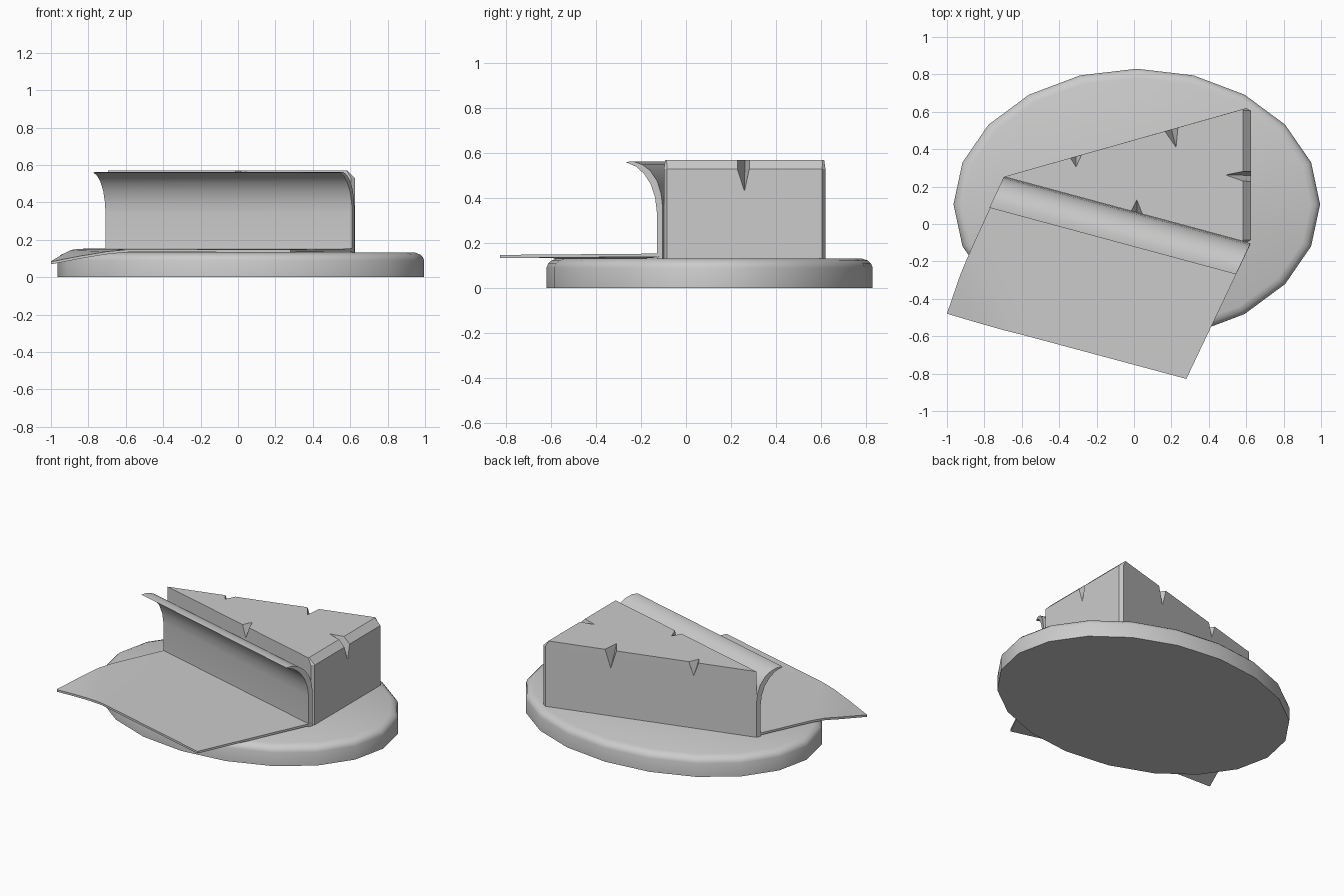
import bpy, bmesh
from math import sin, cos, tau, radians

if "Cube" in bpy.data.objects:
    bpy.data.objects.remove(bpy.data.objects["Cube"])


def make(name, verts, faces, smooth=None):
    me = bpy.data.meshes.new(name)
    me.from_pydata(verts, [], faces)
    bm = bmesh.new()
    bm.from_mesh(me)
    bmesh.ops.recalc_face_normals(bm, faces=bm.faces)
    bm.to_mesh(me)
    bm.free()
    ob = bpy.data.objects.new(name, me)
    bpy.context.collection.objects.link(ob)
    bpy.ops.object.select_all(action='DESELECT')
    bpy.context.view_layer.objects.active = ob
    ob.select_set(True)
    if smooth:
        bpy.ops.object.shade_smooth_by_angle(angle=radians(smooth))
    return ob


def loft(name, rings, smooth=None):
    """Skin closed rings of equal length and cap both ends."""
    n = len(rings[0])
    verts = [v for r in rings for v in r]
    faces = [list(range(n)), list(range(len(verts) - n, len(verts)))]
    for k in range(len(rings) - 1):
        for i in range(n):
            j = (i + 1) % n
            faces.append((k*n + i, k*n + j, k*n + n + j, k*n + n + i))
    return make(name, verts, faces, smooth)


# oval plate with 20 sides and a rounded top rim
profile = [(0, 0), (0, .09), (.007, .108), (.022, .122), (.05, .132)]
loft("plate", [[(.015 + (.98 - inset) * cos(tau*i/20),
                 .105 + (.725 - inset) * sin(tau*i/20), z) for i in range(20)]
               for inset, z in profile], 35)

# cheese wedge with a chamfered rind edge
foot = [(-.695, .253), (.602, .62), (.625, .605), (.625, -.085), (.605, -.098)]
top = [(-.695, .253), (.582, .614), (.584, .608), (.584, -.086), (.582, -.092)]
wedge = loft("cheese_wedge", [[(x, y, .128) for x, y in foot],
                              [(x, y, .53) for x, y in foot],
                              [(x, y, .57) for x, y in top]])


# cracks: each one is a tetrahedron cut through a top edge
def crack(a, b, inner, low, depth, out):
    """a, b: ends on the edge; inner: tip on top; low: tip on the side; out: outward direction."""
    z = .57
    base = [(*a, z), (*b, z), (*inner, z), (*low, z - depth)]
    verts = base[:]
    # outward copies extend the cut clear of the face and the top
    for p in (base[0], base[1], base[3]):
        verts.append((p[0] + out[0]*.05, p[1] + out[1]*.05, p[2]))
    verts += [(p[0], p[1], z + .04) for p in base[:3]]
    verts += [(verts[k][0], verts[k][1], z + .04) for k in (4, 5)]
    cut = make("crack_cutter", verts, [])
    bm = bmesh.new()
    bm.from_mesh(cut.data)
    bmesh.ops.convex_hull(bm, input=bm.verts)
    bmesh.ops.recalc_face_normals(bm, faces=bm.faces)
    bm.to_mesh(cut.data)
    bm.free()
    cut.hide_render = True
    bpy.context.view_layer.objects.active = wedge
    mod = wedge.modifiers.new("crack", 'BOOLEAN')
    mod.operation, mod.solver, mod.object = 'DIFFERENCE', 'EXACT', cut
    bpy.ops.object.modifier_apply(modifier=mod.name)
    bpy.data.objects.remove(cut)


back, front = (-.27, .96), (-.26, -.97)
crack((.165, .496), (.235, .516), (.225, .41), (.2, .506), .12, back)
crack((-.34, .353), (-.28, .37), (-.31, .305), (-.31, .362), .09, back)
crack((-.015, .069), (.045, .053), (.015, .13), (.015, .061), .08, front)
crack((.625, .29), (.625, .215), (.49, .262), (.625, .26), .14, (1, 0))

# wrapper side: standing sheet against the wedge, curling outward at the top
section = [(0, .13), (0, .36), (.007, .42), (.024, .475), (.055, .522), (.09, .549), (.13, .563),
           (.165, .56), (.118, .54), (.082, .507), (.052, .46), (.033, .4), (.026, .34), (.026, .13)]
loft("wrapper_side", [[(x - .47*w, y - w, z) for w, z in section]
                      for x, y in ((-.696, .252), (.623, -.104))], 35)

# wrapper base: sheet lying on the plate, one corner drooping
rows = [((.622, -.11, .153), (.28, -.828, .147)),
        ((-.697, .245, .153), (-.58, -.597, .148)),
        ((-.855, -.10, .152), (-.60, -.592, .147)),
        ((-.895, -.19, .145), (-.70, -.567, .137)),
        ((-.93, -.275, .127), (-.84, -.527, .114)),
        ((-1.0, -.478, .085), (-.995, -.481, .084))]
t = .014
loft("wrapper_base", [[(*a,), (*b,), (b[0], b[1], b[2] - t), (a[0], a[1], a[2] - t)]
                      for a, b in rows], 35)
